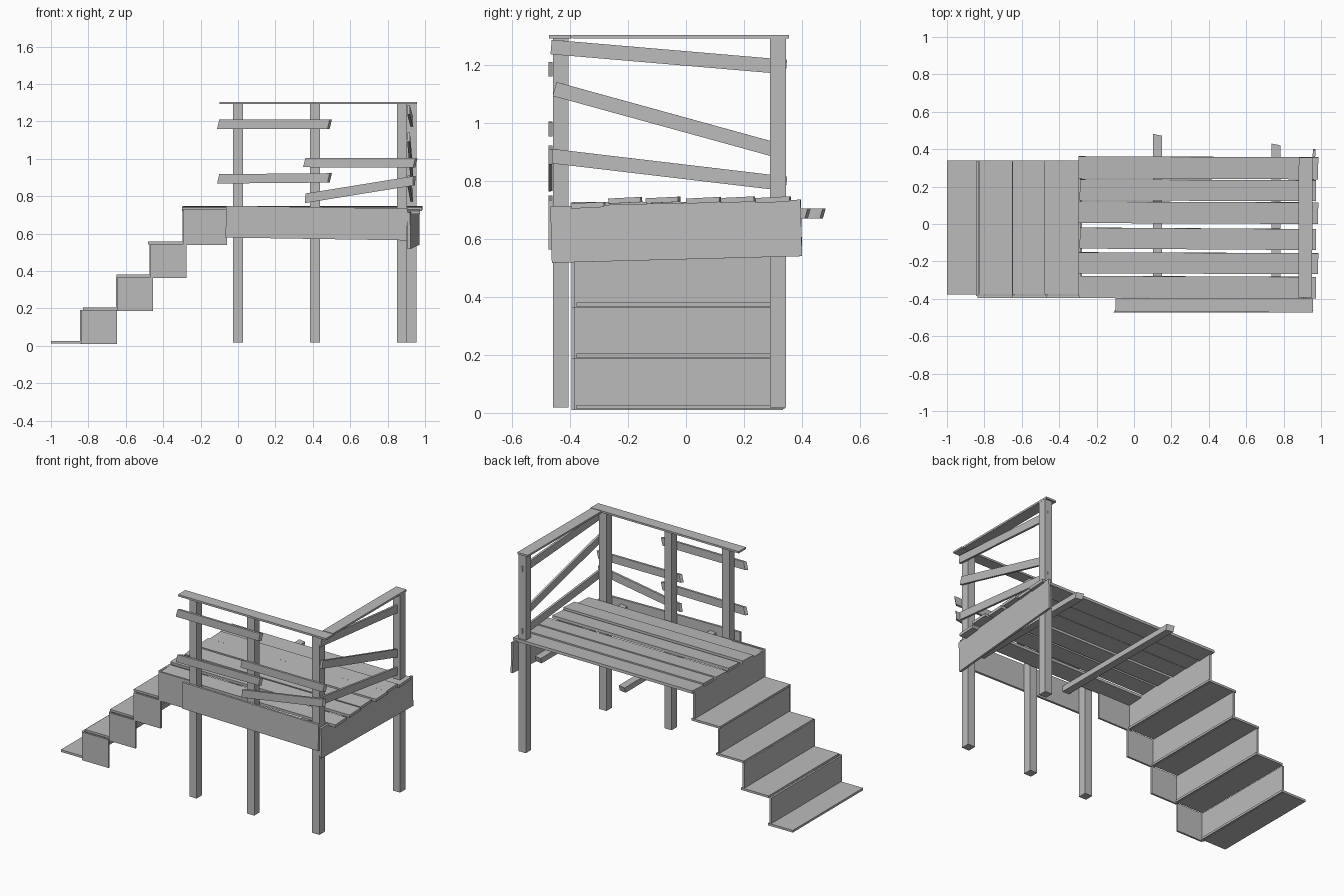
import bpy, bmesh
from mathutils import Vector, Matrix

cube = bpy.data.objects.get("Cube")
if cube:
    bpy.data.objects.remove(cube, do_unlink=True)

wood = bpy.data.materials.new("weathered_grey")
wood.use_nodes = True
GREY = (0.5, 0.5, 0.5, 1)
wood.diffuse_color = GREY
wood.node_tree.nodes["Principled BSDF"].inputs["Base Color"].default_value = GREY


def board(name, a, b, width, height, roll=0.0, skew=0.0):
    """Straight board from a to b; width is sideways, height is upright."""
    a, b = Vector(a), Vector(b)
    along = (b - a).normalized()
    ref = Vector((0, 1, 0)) if abs(along.z) > 0.9 else Vector((0, 0, 1))
    side = ref.cross(along).normalized()
    up = along.cross(side)
    turn = Matrix.Rotation(roll, 3, along)
    side, up = turn @ side, turn @ up
    bm = bmesh.new()
    bmesh.ops.create_cube(bm, size=1)
    for v in bm.verts:
        x, y, z = v.co
        end = a if x < 0 else b
        v.co = end + side * y * width + up * z * height + along * skew * (z + y)
    bmesh.ops.recalc_face_normals(bm, faces=bm.faces)
    mesh = bpy.data.meshes.new(name)
    bm.to_mesh(mesh)
    bm.free()
    mesh.materials.append(wood)
    obj = bpy.data.objects.new(name, mesh)
    bpy.context.collection.objects.link(obj)
    return obj


# Posts
for name, x, y in (("front_post_outer", 0.0, -0.432), ("front_post_middle", 0.412, -0.432),
                   ("front_post_corner", 0.877, -0.432), ("back_post", 0.928, 0.317)):
    board(name, (x, y, 0.018), (x, y, 1.295), 0.052, 0.055)

# Handrail caps
board("front_handrail", (-0.1, -0.432, 1.298), (0.958, -0.435, 1.298), 0.075, 0.012)
board("side_handrail", (0.915, -0.392, 1.298), (0.918, 0.355, 1.298), 0.074, 0.012)

# Front rails: x and centre height at each end
for i, (x0, z0, x1, z1) in enumerate(((-0.1, 1.185, 0.49, 1.185), (-0.1, 0.893, 0.49, 0.898),
                                      (0.36, 0.98, 0.948, 0.978), (0.365, 0.79, 0.942, 0.883))):
    board(f"front_rail_{i + 1}", (x0, -0.467, z0), (x1, -0.467, z1), 0.014, 0.05, skew=0.012)

# Side rails, sloping down to the back post
for i, (y0, z0, y1, z1) in enumerate(((-0.465, 1.262, 0.346, 1.193), (-0.453, 1.117, 0.31, 0.907),
                                      (-0.465, 0.886, 0.346, 0.79))):
    board(f"side_rail_{i + 1}", (0.912, y0, z0), (0.93, y1, z1), 0.014, 0.05)

# Fascia boards
board("front_fascia", (-0.065, -0.467, 0.664), (0.905, -0.467, 0.649), 0.014, 0.17)
board("side_fascia", (0.914, -0.465, 0.615), (0.964, 0.398, 0.638), 0.014, 0.195)

# Joists under the deck
board("joist_outer", (0.125, -0.46, 0.688), (0.125, 0.472, 0.688), 0.048, 0.035, skew=0.01)
board("joist_inner", (0.76, -0.46, 0.688), (0.76, 0.42, 0.688), 0.048, 0.035, skew=0.01)

# Deck planks, each a little out of line
planks = ((0.303, 0.298, 0.118, 0.735), (0.183, 0.178, 0.112, 0.735), (0.063, 0.058, 0.115, 0.733),
          (-0.075, -0.083, 0.112, 0.734), (-0.207, -0.212, 0.112, 0.733), (-0.335, -0.34, 0.115, 0.716))
for i, (y0, y1, width, z) in enumerate(planks):
    board(f"deck_plank_{i + 1}", (-0.298 + 0.008 * (i % 2), y0, z),
          (0.985 - 0.012 * (i % 2), y1, z), width, 0.018, roll=0.05)

# Stairs: riser, front cheek and the tread in front of each riser
steps = ((-1.0, -0.838, -0.648, 0.02, 0.192), (-0.828, -0.645, -0.455, 0.197, 0.368),
         (-0.65, -0.468, -0.275, 0.374, 0.545), (-0.48, -0.292, -0.06, 0.55, 0.728))
for i, (front, x, back, low, high) in enumerate(steps):
    n = i + 1
    mid = (low + high) / 2 - 0.005
    tall = high - low + 0.01
    y0, y1 = -0.385, 0.335
    board(f"stair_tread_{n}", ((front + x + 0.015) / 2, y0 + 0.008, low),
          ((front + x + 0.015) / 2, y1 + 0.005, low), x + 0.015 - front, 0.014)
    board(f"stair_riser_{n}", (x, y0, mid), (x, y1, mid), 0.012, tall)
    board(f"stair_cheek_{n}", (x, y0 - 0.004, mid), (back, y0 - 0.004, mid), 0.012, tall)
